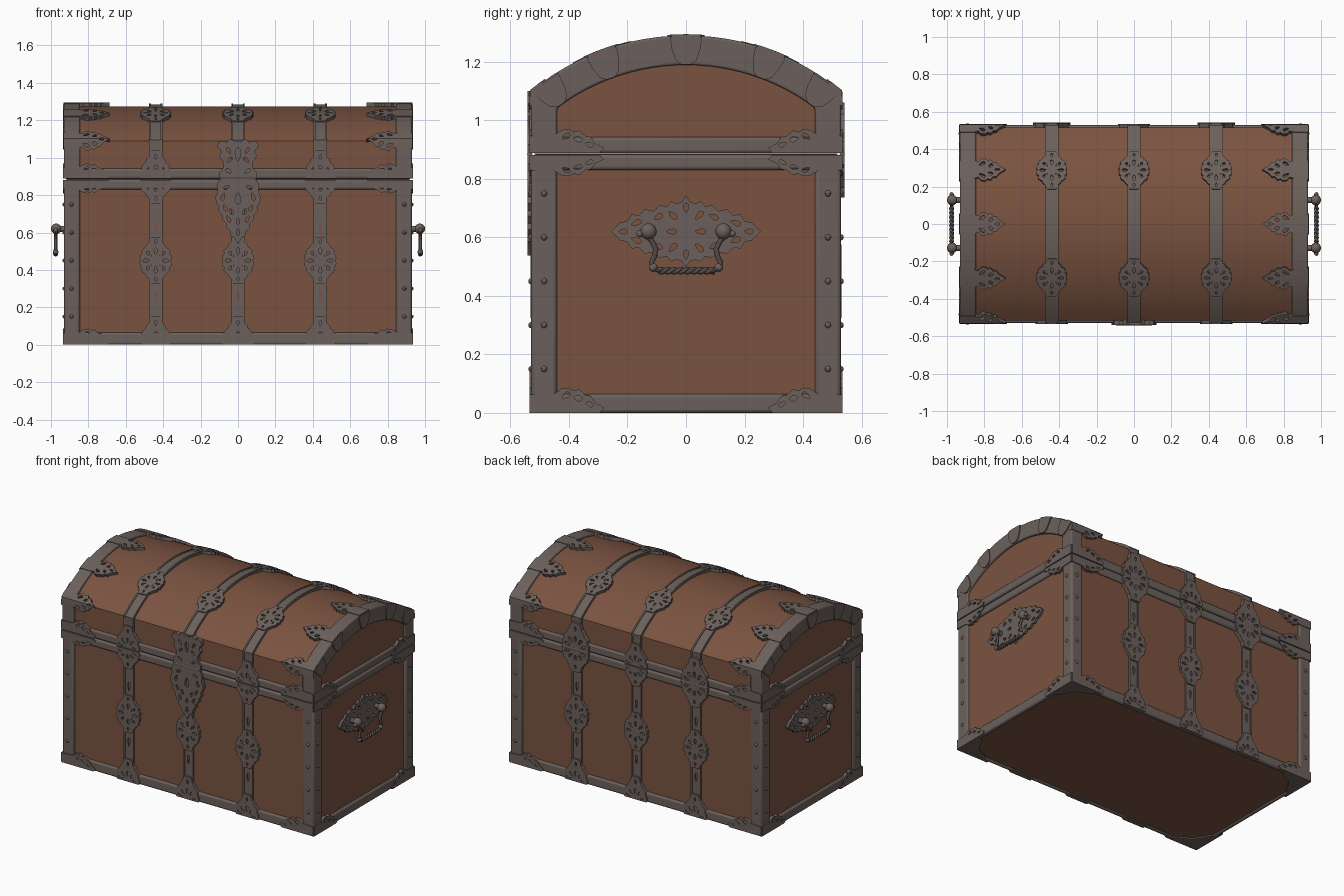
import bpy, bmesh, math
from mathutils import Matrix, Vector

if "Cube" in bpy.data.objects:
    bpy.data.objects.remove(bpy.data.objects["Cube"])

def material(name, col):
    m = bpy.data.materials.new(name)
    m.diffuse_color = (*col, 1)
    m.use_nodes = True
    m.node_tree.nodes["Principled BSDF"].inputs["Base Color"].default_value = m.diffuse_color
    return m

WOOD = material("brown_wood", (0.195, 0.086, 0.051))
IRON = material("grey_iron", (0.147, 0.118, 0.106))
DARK = material("dark_iron", (0.085, 0.073, 0.069))

R, CZ, HALF = 0.834, 0.456, 0.53          # lid arc radius, centre height, half depth
A = math.asin(HALF / R)
S = A * R                                 # arc length from crown to lid corner
SIDES = (-1, 1)

def finish(bm, name, mat, bevel=0.0):
    bmesh.ops.recalc_face_normals(bm, faces=bm.faces[:])
    me = bpy.data.meshes.new(name)
    bm.to_mesh(me)
    bm.free()
    me.materials.clear()
    me.materials.append(mat)
    me.shade_smooth()
    me.set_sharp_from_angle(angle=0.6)
    ob = bpy.data.objects.new(name, me)
    bpy.context.collection.objects.link(ob)
    if bevel:
        b = ob.modifiers.new("bevel", 'BEVEL')
        b.width, b.segments, b.limit_method = bevel, 3, 'ANGLE'
    return ob

def box(name, lo, hi, mat, bevel=0.0):
    bm = bmesh.new()
    lo, hi = Vector(lo), Vector(hi)
    bmesh.ops.create_cube(bm, size=1, matrix=Matrix.Translation((lo + hi) / 2) @ Matrix.Diagonal((*(hi - lo), 1)))
    return finish(bm, name, mat, bevel)

def plate(name, loops, mapper, w0, w1, cuts=(), mat=IRON):
    """Pierced plate: first loop is the outline, the others are holes; mapper wraps it on a surface."""
    cu = bpy.data.curves.new(name, 'CURVE')
    cu.dimensions, cu.fill_mode, cu.extrude = '2D', 'BOTH', 0.5
    for loop in loops:
        sp = cu.splines.new('POLY')
        sp.points.add(len(loop) - 1)
        for p, (u, v) in zip(sp.points, loop):
            p.co = (u, v, 0, 1)
        sp.use_cyclic_u = True
    tmp = bpy.data.objects.new("tmp", cu)
    bpy.context.collection.objects.link(tmp)
    dg = bpy.context.evaluated_depsgraph_get()
    me = bpy.data.meshes.new_from_object(tmp.evaluated_get(dg))
    bm = bmesh.new()
    bm.from_mesh(me)
    bpy.data.objects.remove(tmp)
    bpy.data.meshes.remove(me)
    bmesh.ops.remove_doubles(bm, verts=bm.verts[:], dist=1e-5)
    for c in cuts:
        bmesh.ops.bisect_plane(bm, geom=bm.verts[:] + bm.edges[:] + bm.faces[:], plane_co=(0, c, 0), plane_no=(0, 1, 0))
    for v in bm.verts:
        v.co = mapper(v.co.x, v.co.y, w0 + (v.co.z + 0.5) * (w1 - w0))
    return finish(bm, name, mat)

# surfaces that plates are laid on
FACES = {"front": lambda u, v, w: (u, -w, v), "back": lambda u, v, w: (-u, w, v),
         "right": lambda u, v, w: (w, u, v), "left": lambda u, v, w: (-w, -u, v)}

def lid(u, s, w):
    if abs(s) <= S + 1e-6:
        return (u, (R + w) * math.sin(s / R), CZ + (R + w) * math.cos(s / R))
    return (u, math.copysign(HALF + w, s), CZ + R * math.cos(A) - (abs(s) - S))

def at(surf, cu, cv, su=1, sv=1):
    return lambda u, v, w: surf(cu + su * u, cv + sv * v, w)

# outline helpers
def sym(prof):
    pts = [(h, v) for v, h in prof]
    return pts + [(-h, v) for h, v in reversed(pts) if h > 0]

def sym2(prof):
    q = [(h, v) for v, h in prof]
    up = q + [(-h, v) for h, v in reversed(q) if h > 0]
    return up + [(-u, -v) for u, v in up[1:-1]] if prof[0][0] == 0 else up

def swap(loop):
    return [(v, u) for u, v in loop]

def drop(cx, cy, ang, l=0.018, w=0.008):
    out = []
    for k in range(10):
        t = k * math.tau / 10
        a, b = l * math.cos(t), w * math.sin(t) * (1 + 0.5 * math.cos(t))
        out.append((cx + a * math.cos(ang) - b * math.sin(ang), cy + a * math.sin(ang) + b * math.cos(ang)))
    return out

def ring(angles, r, l=0.018, w=0.008):
    return [drop(r * math.cos(math.radians(a)), r * math.sin(math.radians(a)), math.radians(a), l, w) for a in angles]

MED = [(0, .080), (.012, .086), (.028, .084), (.038, .073), (.05, .078), (.062, .07), (.072, .056), (.085, .05),
       (.097, .037), (.11, .036), (.125, .025)]
MEDALLION = [sym2(MED)] + ring(range(0, 360, 45), .05) + [drop(0, .1, 1.57, .012, .006), drop(0, -.1, 1.57, .012, .006)]
HALF_MED = [sym([(v * 1.2, h) for v, h in MED])] + ring((20, 55, 90, 125, 160), .054) + [drop(0, .115, 1.57, .014, .006)]
LEAF = [swap(sym([(0, .05), (.08, .05), (.1, .043), (.115, .06), (.135, .063), (.15, .052), (.165, .058), (.18, .04),
                  (.195, .042), (.21, .022), (.245, 0)]))]
LEAF += [drop(.12, .033, .5), drop(.12, -.033, -.5), drop(.165, .022, .5, .013), drop(.165, -.022, -.5, .013),
         drop(.2, 0, 0, .014, .006)]
CORNER = [[(0, 0), (0, .062), (.08, .066), (.105, .083), (.13, .086), (.145, .076), (.165, .081), (.185, .062),
           (.205, .058), (.22, .035), (.25, .018), (.235, 0)],
          drop(.12, .06, .6, .015), drop(.16, .05, -.3, .015), drop(.2, .03, -.4, .014, .007)]
CUTS = [k * 0.02 for k in range(-6, 7)]

# wooden body
box("body_wood", (-.915, -.515, .008), (.915, .515, .885), WOOD)

# wooden domed lid
arc = [-A + 2 * A * k / 24 for k in range(25)]
bm = bmesh.new()
prof = [(-.515, .886)] + [((R - .015) * math.sin(a) * .99, CZ + (R - .015) * math.cos(a)) for a in arc] + [(.515, .886)]
f = bm.faces.new([bm.verts.new((-.915, y, z)) for y, z in prof])
ext = bmesh.ops.extrude_face_region(bm, geom=[f])
bmesh.ops.translate(bm, verts=[v for v in ext["geom"] if isinstance(v, bmesh.types.BMVert)], vec=(1.83, 0, 0))
finish(bm, "lid_wood", WOOD)

# iron arch frames at both ends of the lid
outer = [(-.53, .888)] + [(R * math.sin(a), CZ + R * math.cos(a)) for a in arc] + [(.53, .888)]
B = math.asin(.44 / .733)
inner = [(-.44, .888)] + [(.733 * math.sin(a * B / A), CZ + .733 * math.cos(a * B / A)) for a in arc] + [(.44, .888)]
for s in SIDES:
    bm = bmesh.new()
    rows = [[bm.verts.new((s * x, y, z)) for y, z in line] for x, line in
            ((.93, outer), (.93, inner), (.845, inner), (.845, outer))]
    for k in range(len(outer) - 1):
        for j in range(4):
            a, b = rows[j], rows[(j + 1) % 4]
            bm.faces.new((a[k], a[k + 1], b[k + 1], b[k]))
    for k in (0, -1):
        bm.faces.new([r[k] for r in rows])
    finish(bm, "lid_end_frame", IRON, .008)

# corner posts and underside corner plates
for sx in SIDES:
    for sy in SIDES:
        x, y = sorted((sx * .845, sx * .93)), sorted((sy * .44, sy * .53))
        box("corner_post", (x[0], y[0], .002), (x[1], y[1], .88), IRON, .014)
        plate("underside_corner", [[(0, 0), (.2, 0), (.17, .04), (.1, .07), (.06, .13), (.04, .17), (0, .2)]],
              lambda u, v, w: (sx * (.925 - u), sy * (.525 - v), w), 0, .012)

# rims around base, body top and lid bottom
for name, z0, z1 in (("base_rim", 0, .065), ("body_rim", .83, .883), ("lid_rim", .887, .942)):
    for s in SIDES:
        y, x = sorted((s * .5, s * .529)), sorted((s * .9, s * .929))
        box(name, (-.929, y[0], z0), (.929, y[1], z1), IRON, .012)
        box(name, (x[0], -.529, z0), (x[1], .529, z1), IRON, .012)

# corner ornaments on the rims
for fname, surf in FACES.items():
    half, w = (.93, .535) if fname in ("front", "back") else (.53, .935)
    for s in SIDES:
        for z, sv in ((0, 1), (.882, -.85), (.888, .95)):
            plate("corner_ornament", CORNER, at(surf, s * half, z, -s, sv), w - .025, w)

# leaf ornaments and clasps on the lid ends
for s in SIDES:
    for pos in (-S, -.297, 0, .297, S):
        plate("lid_leaf", LEAF, at(lid, s * .932, pos, -s), -.024, .004, CUTS)
        th = max(-.62, min(.62, pos / R))
        plate("end_clasp", [[(-.055, -.006), (.055, -.006), (.048, -.05), (.035, -.085), (.015, -.1), (-.015, -.1),
                             (-.035, -.085), (-.048, -.05)]],
              lambda u, v, w: (s * w, (R + v) * math.sin(th) + u * math.cos(th), CZ + (R + v) * math.cos(th) - u * math.sin(th)),
              .91, .936)

# vertical straps with pierced medallions
def rect(u0, u1, v0, v1):
    return [(u0, v0), (u1, v0), (u1, v1), (u0, v1)]

E = S + CZ + R * math.cos(A) - .888
LONG = [k * .04 for k in range(-19, 20)] + [-S, S]
for x in (-.44, 0, .44):
    plate("lid_strap", [rect(-.035, .035, -E, E)], at(lid, x, 0), -.024, -.006, LONG)
    for s in SIDES:
        u0, u1 = sorted((s * .026, s * .036))
        plate("lid_strap_edge", [rect(u0, u1, -E, E)], at(lid, x, 0), -.024, -.001, LONG)
        plate("lid_medallion", MEDALLION, at(lid, x, s * .295, .95, .85), -.024, .002, CUTS)
    for fname in ("front", "back"):
        surf = FACES[fname]
        plate("body_strap", [rect(-.035, .035, .01, .88), drop(0, .26, 1.57, .03, .008), drop(0, .63, 1.57, .03, .008)],
              at(surf, x, 0), .505, .523)
        for s in SIDES:
            u0, u1 = sorted((s * .026, s * .036))
            plate("body_strap_edge", [rect(u0, u1, .01, .88)], at(surf, x, 0), .505, .528)
        plate("body_medallion", MEDALLION, at(surf, x, .45), .505, .532)
        plate("base_medallion", HALF_MED, at(surf, x, 0), .505, .535)
        if fname == "front" and x == 0:
            continue
        hinge = fname == "back" and x != 0
        k, w = (1.15, .541) if hinge else (1, .535)
        plate("rim_medallion_lower", HALF_MED, at(surf, x, .882, k, -.85 * k), .505, w)
        plate("rim_medallion_upper", HALF_MED, at(surf, x, .888, k, k), .505, w)

# lock plates on the front
plate("lock_hasp", [sym([(0, .1), (.03, .103), (.045, .088), (.065, .078), (.09, .08), (.105, .092), (.125, .1), (.14, .088),
                         (.155, .095), (.17, .112), (.195, .105), (.203, .08), (.195, .06), (.212, .04), (.2, .015)]),
                    drop(0, .13, 1.57, .035, .014), drop(.05, .15, 1.0), drop(-.05, .15, 2.14), drop(.045, .1, 2.4),
                    drop(-.045, .1, .74), drop(.05, .04, .6), drop(-.05, .04, 2.5)],
      at(FACES["front"], 0, .888), .505, .541)
plate("lock_plate", [sym([(0, .1), (.03, .115), (.06, .108), (.09, .12), (.12, .118), (.145, .102), (.165, .106), (.19, .085),
                          (.21, .086), (.235, .062), (.255, .064), (.275, .042), (.295, .042), (.31, .02), (.345, 0)]),
                     drop(0, .1, 1.57, .03, .014), drop(.08, .09, 1.3, .022), drop(-.08, .09, 1.84, .022),
                     drop(.07, .15, 2), drop(-.07, .15, 1.14), drop(.035, .17, 1.9), drop(-.035, .17, 1.24),
                     drop(.05, .21, 2), drop(-.05, .21, 1.14), drop(0, .22, 1.57), drop(0, .28, 1.57, .02),
                     drop(.06, .04, .5), drop(-.06, .04, 2.64)],
      at(FACES["front"], 0, .882, 1, -1), .505, .541)

# hinge barrels
for x, y, l in ((-.44, .534, .2), (.44, .534, .2), (0, -.534, .19)):
    bm = bmesh.new()
    bmesh.ops.create_cone(bm, cap_ends=True, segments=12, radius1=.009, radius2=.009, depth=l,
                          matrix=Matrix.Translation((x, y, .885)) @ Matrix.Rotation(math.pi / 2, 4, 'Y'))
    finish(bm, "hinge_barrel", IRON)

# rivets on the corner posts
bm = bmesh.new()
for z in (.15, .3, .45, .6, .75):
    for sx in SIDES:
        for sy in SIDES:
            for p in ((sx * .89, sy * .528, z), (sx * .928, sy * .485, z)):
                bmesh.ops.create_uvsphere(bm, u_segments=10, v_segments=6, radius=.011, matrix=Matrix.Translation(p))
finish(bm, "post_rivets", IRON)

# side handles
HANDLE = [swap(sym2([(0, .122), (.015, .1), (.035, .096), (.05, .104), (.065, .085), (.09, .09), (.11, .07), (.14, .076),
                     (.16, .056), (.185, .058), (.2, .036), (.225, .03), (.255, 0)]))]
HANDLE += [drop(u * .045, v * .055, u * v * .8) for u in SIDES for v in SIDES]
HANDLE += [drop(u * .095, v * .05, -u * v * .5, .016) for u in SIDES for v in SIDES]
HANDLE += [drop(u * .17, v * .03, -u * v * .4, .018) for u in SIDES for v in SIDES]
HANDLE += [drop(0, v * .08, 1.57, .016) for v in SIDES] + [drop(u * .05, 0, 0, .018) for u in SIDES]
HANDLE += [drop(u * .215, 0, 0, .015) for u in SIDES]

def tube(name, pts, r, mat):
    cu = bpy.data.curves.new(name, 'CURVE')
    cu.dimensions, cu.bevel_depth, cu.bevel_resolution, cu.use_fill_caps = '3D', r, 2, True
    sp = cu.splines.new('POLY')
    sp.points.add(len(pts) - 1)
    for p, c in zip(sp.points, pts):
        p.co = (*c, 1)
    cu.materials.append(mat)
    bpy.context.collection.objects.link(bpy.data.objects.new(name, cu))

for s in SIDES:
    plate("handle_plate", HANDLE, at(FACES["right" if s > 0 else "left"], 0, .62), .905, .93)
    bm = bmesh.new()
    for e in SIDES:
        y = e * .128
        bmesh.ops.create_cone(bm, cap_ends=True, segments=16, radius1=.016, radius2=.016, depth=.07,
                              matrix=Matrix.Translation((s * .94, y, .62)) @ Matrix.Rotation(math.pi / 2, 4, 'Y'))
        for p, r in (((.972, y, .62), .028), ((.975, e * .158, .612), .012), ((.975, e * .112, .497), .015)):
            bmesh.ops.create_uvsphere(bm, u_segments=16, v_segments=10, radius=r, matrix=Matrix.Translation((s * p[0], p[1], p[2])))
        tube("handle_arm", [(s * .975, e * a, z) for a, z in ((.14, .615), (.115, .585), (.103, .56), (.108, .535), (.118, .515),
                                                            (.113, .495), (.085, .485))], .009, DARK)
    finish(bm, "handle_knobs", IRON)
    for ph in (0, math.pi):
        tube("handle_twisted_grip", [(s * .975 + .006 * math.cos(k * .45 + ph), -.095 + .19 * k / 60, .486 + .006 * math.sin(k * .45 + ph))
                                     for k in range(61)], .0075, DARK)
